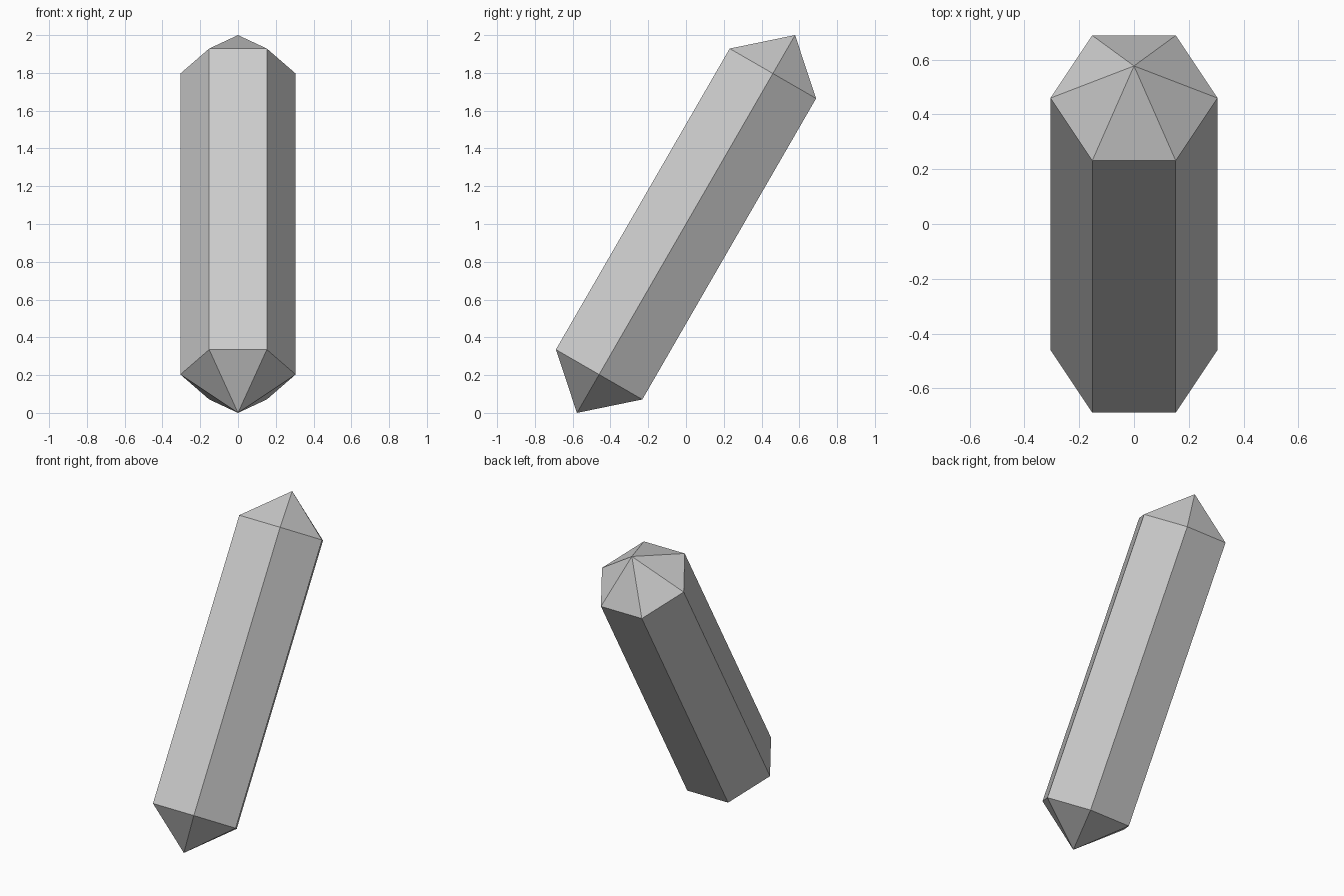
import bpy
import bmesh
from math import radians, cos, sin, pi
from mathutils import Matrix, Vector

cube = bpy.data.objects.get("Cube")
if cube:
    bpy.data.objects.remove(cube, do_unlink=True)

RADIUS = 0.305
TIP = 1 / cos(radians(30))
SHOULDER = 0.92
SIDES = 6

# Plain grey material
grey = bpy.data.materials.new("light grey")
grey.use_nodes = True
colour = (0.6, 0.6, 0.6, 1)
grey.diffuse_color = colour
grey.node_tree.nodes["Principled BSDF"].inputs["Base Color"].default_value = colour

# Six-sided shaft with a pointed cap at each end
bm = bmesh.new()


def ring(z):
    return [bm.verts.new((RADIUS * cos(2 * pi * i / SIDES),
                          RADIUS * sin(2 * pi * i / SIDES), z)) for i in range(SIDES)]


low, high = ring(-SHOULDER), ring(SHOULDER)
bottom_tip = bm.verts.new((0, 0, -TIP))
top_tip = bm.verts.new((0, 0, TIP))
for i in range(SIDES):
    j = (i + 1) % SIDES
    bm.faces.new((low[i], low[j], high[j], high[i]))
    bm.faces.new((high[i], high[j], top_tip))
    bm.faces.new((low[j], low[i], bottom_tip))

# Lean the crystal backwards and stand its lower tip on the ground
lean = Matrix.Translation(Vector((0, 0, 1))) @ Matrix.Rotation(radians(-30), 4, "X")
bmesh.ops.transform(bm, matrix=lean, verts=bm.verts)
bmesh.ops.recalc_face_normals(bm, faces=bm.faces)

mesh = bpy.data.meshes.new("crystal")
bm.to_mesh(mesh)
bm.free()
mesh.materials.append(grey)
crystal = bpy.data.objects.new("crystal", mesh)
bpy.context.collection.objects.link(crystal)
